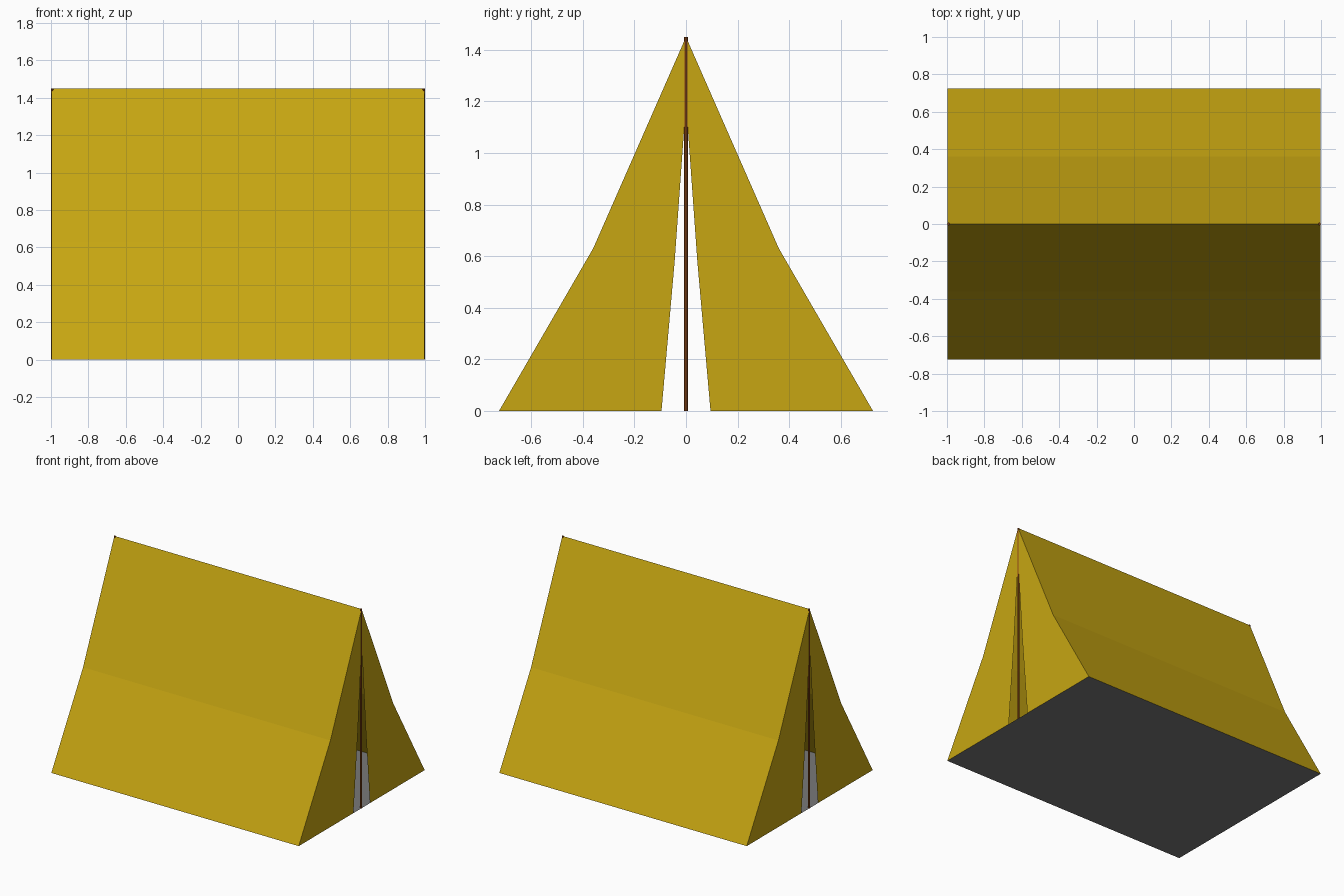
import bpy

if "Cube" in bpy.data.objects:
    bpy.data.objects.remove(bpy.data.objects["Cube"])

END = 0.997      # x of the end walls
POLE_X = 0.993
POLE_R = 0.007


def material(name, color):
    m = bpy.data.materials.new(name)
    m.diffuse_color = (*color, 1)
    m.use_nodes = True
    m.node_tree.nodes["Principled BSDF"].inputs["Base Color"].default_value = m.diffuse_color
    return m


def add_mesh(name, verts, faces, mat):
    me = bpy.data.meshes.new(name)
    me.from_pydata(verts, [], faces)
    ob = bpy.data.objects.new(name, me)
    bpy.context.collection.objects.link(ob)
    me.materials.append(mat)
    return ob


canvas = material("canvas", (0.57, 0.38, 0.006))
wood = material("wood", (0.26, 0.06, 0.007))
sheet = material("sheet", (0.19, 0.19, 0.19))

# Roof: bent A-frame profile swept along x
profile = [(-0.725, 0), (-0.36, 0.63), (0, 1.45), (0.36, 0.63), (0.725, 0)]
n = len(profile)
verts = [(x, y, z) for x in (-END, END) for y, z in profile]
faces = [(i, n + i, n + i + 1, i + 1) for i in range(n - 1)]
add_mesh("canvas_roof", verts, faces, canvas)

# Ground sheet
add_mesh("ground_sheet",
         [(-END, -0.725, 0), (END, -0.725, 0), (END, 0.725, 0), (-END, 0.725, 0)],
         [(0, 1, 2, 3)], sheet)

# Door flaps with a tapering slit, and a pole, at both ends
flap = [(0.095, 0), (0.725, 0), (0.36, 0.63), (0, 1.45), (0, 1.14), (0.004, 1.14), (0.044, 0.58)]
quads = [(0, 1, 2, 6), (2, 3, 5, 6), (3, 4, 5)]
for sx, end in ((-1, "left"), (1, "right")):
    for sy, side in ((-1, "front"), (1, "back")):
        fs = quads if sx * sy > 0 else [f[::-1] for f in quads]
        add_mesh(f"{end}_{side}_door_flap", [(sx * END, sy * y, z) for y, z in flap], fs, canvas)
    bpy.ops.mesh.primitive_cylinder_add(vertices=8, radius=POLE_R, depth=1.45,
                                        location=(sx * POLE_X, 0, 0.725))
    pole = bpy.context.object
    pole.name = f"{end}_pole"
    pole.data.materials.append(wood)
